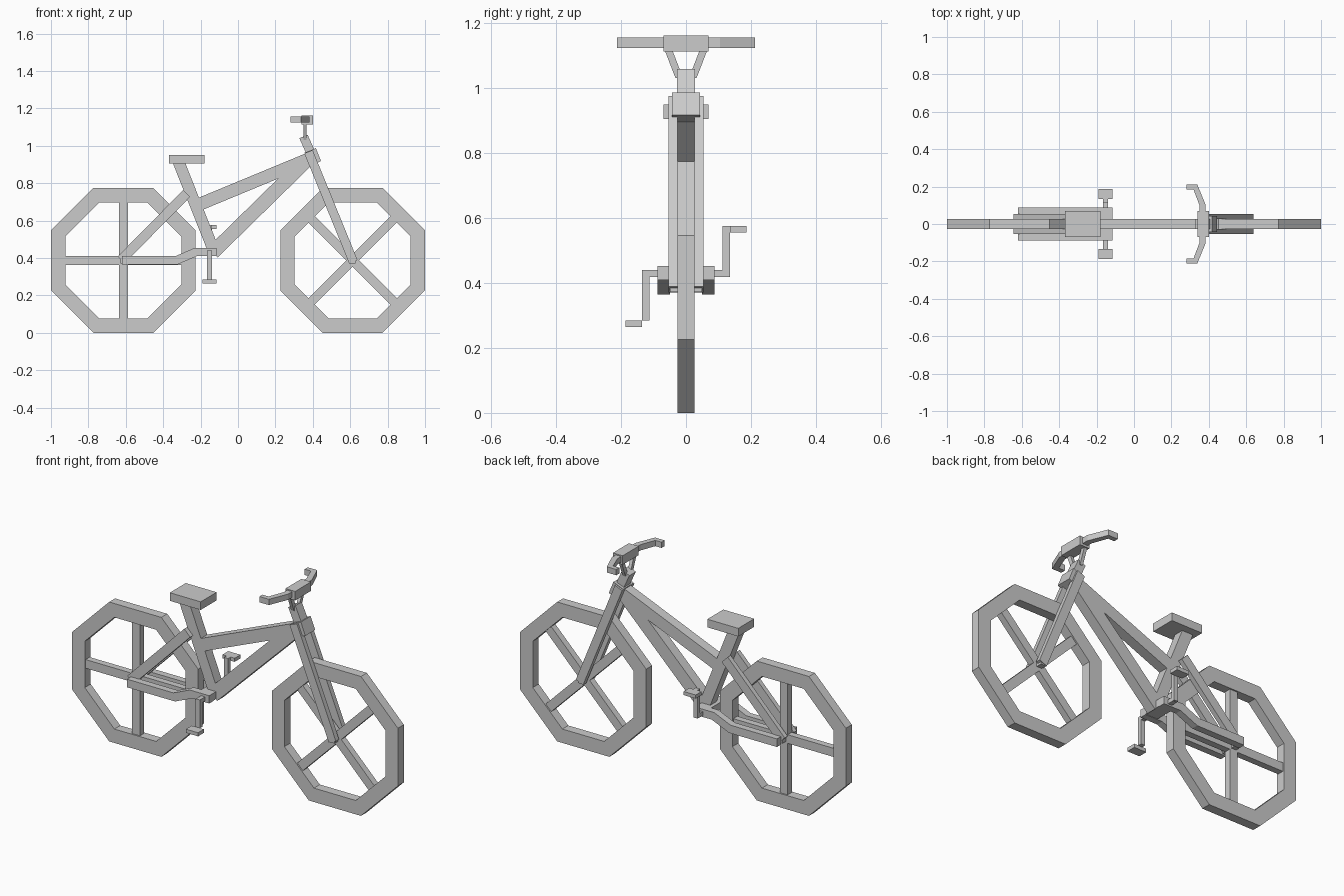
import bpy
import bmesh
from math import cos, sin, pi
from mathutils import Vector

cube = bpy.data.objects.get("Cube")
if cube:
    bpy.data.objects.remove(cube, do_unlink=True)

grey = bpy.data.materials.new("plain_grey")
grey.use_nodes = True
colour = (0.6, 0.6, 0.6, 1)
grey.diffuse_color = colour
grey.node_tree.nodes["Principled BSDF"].inputs["Base Color"].default_value = colour


def finish(name, bm):
    """Turn a bmesh into a grey, flat shaded object."""
    bmesh.ops.recalc_face_normals(bm, faces=bm.faces)
    mesh = bpy.data.meshes.new(name)
    bm.to_mesh(mesh)
    bm.free()
    mesh.materials.append(grey)
    obj = bpy.data.objects.new(name, mesh)
    bpy.context.collection.objects.link(obj)
    return obj


def prism(name, outline, offset):
    """Extrude a closed outline of 3D points by an offset vector."""
    bm = bmesh.new()
    face = bm.faces.new([bm.verts.new(p) for p in outline])
    new = bmesh.ops.extrude_face_region(bm, geom=[face])["geom"]
    verts = [v for v in new if isinstance(v, bmesh.types.BMVert)]
    bmesh.ops.translate(bm, verts=verts, vec=offset)
    return finish(name, bm)


def box(name, x, y, z):
    """Box from its (low, high) range on each axis."""
    outline = [(x[i], y[j], z[0]) for i, j in ((0, 0), (1, 0), (1, 1), (0, 1))]
    return prism(name, outline, Vector((0, 0, z[1] - z[0])))


def beam(name, start, end, width, depth):
    """Square-ended beam; depth runs along y, width across it."""
    start, end = Vector(start), Vector(end)
    d = (end - start).normalized()
    u = d.cross(Vector((0, 1, 0))).normalized()
    v = u.cross(d) * depth / 2
    u *= width / 2
    return prism(name, [start + u + v, start - u + v, start - u - v, start + u - v], end - start)


# Wheels: octagonal rims, each with a cross of two flat spokes
AXLE_Z = 0.387


def wheel(name, x, turn):
    bm = bmesh.new()
    loops = []
    for apothem, y in ((0.387, -0.026), (0.387, 0.026), (0.31, 0.026), (0.31, -0.026)):
        r = apothem / cos(pi / 8)
        angles = [(k + 0.5) * pi / 4 for k in range(8)]
        loops.append([bm.verts.new((x + r * cos(a), y, AXLE_Z + r * sin(a))) for a in angles])
    for i in range(4):
        a, b = loops[i], loops[(i + 1) % 4]
        for k in range(8):
            n = (k + 1) % 8
            bm.faces.new((a[k], a[n], b[n], b[k]))
    finish(name + "_rim", bm)
    for i in range(2):
        a = turn + i * pi / 2
        dx, dz = 0.315 * cos(a), 0.315 * sin(a)
        beam(f"{name}_spoke_{i + 1}", (x - dx, 0, AXLE_Z - dz), (x + dx, 0, AXLE_Z + dz), 0.048, 0.036)
    box(name + "_axle", (x - 0.015, x + 0.015), (-0.05, 0.05), (AXLE_Z - 0.015, AXLE_Z + 0.015))


wheel("rear_wheel", -0.613, 0)
wheel("front_wheel", 0.613, pi / 4)

# Main frame
beam("down_tube", (-0.135, 0, 0.43), (0.367, 0, 0.922), 0.075, 0.056)
beam("top_tube", (-0.20, 0, 0.69), (0.37, 0, 0.926), 0.068, 0.056)
beam("seat_tube", (-0.13, 0, 0.44), (-0.318, 0, 0.915), 0.062, 0.056)
box("saddle", (-0.37, -0.18), (-0.07, 0.07), (0.905, 0.95))
box("crank_axle", (-0.165, -0.14), (-0.125, 0.125), (0.418, 0.44))
box("bottom_bracket", (-0.19, -0.115), (-0.052, 0.052), (0.412, 0.453))

# Steering column
beam("head_tube", (0.386, 0, 0.975), (0.414, 0, 0.906), 0.065, 0.086)
beam("stem", (0.35, 0, 1.05), (0.395, 0, 0.95), 0.048, 0.056)
box("bar_clamp", (0.34, 0.40), (-0.07, 0.07), (1.113, 1.163))

# Rear stay profile and handlebar outline
stay = [(-0.62, 0.365), (-0.325, 0.365), (-0.22, 0.41), (-0.115, 0.41),
        (-0.115, 0.453), (-0.235, 0.453), (-0.335, 0.41), (-0.62, 0.41)]
bar = [(0.35, 0.06), (0.35, 0.10), (0.318, 0.185), (0.28, 0.185),
       (0.28, 0.212), (0.338, 0.212), (0.382, 0.105), (0.382, 0.06)]

# Paired parts
for side, s in (("left", 1), ("right", -1)):
    beam(side + "_fork_leg", (0.377, s * 0.04, 0.968), (0.617, s * 0.04, 0.38), 0.048, 0.028)
    beam(side + "_seat_stay", (-0.275, s * 0.04, 0.745), (-0.625, s * 0.04, 0.39), 0.052, 0.026)
    prism(side + "_chain_stay", [(x, s * 0.05, z) for x, z in stay], Vector((0, s * 0.038, 0)))
    prism(side + "_handlebar", [(x, s * y, 1.125) for x, y in bar], Vector((0, 0, 0.032)))
    beam(side + "_bar_strut", (0.358, s * 0.022, 1.035), (0.358, s * 0.054, 1.118), 0.018, 0.022)

    # Cranks point up on the left and down on the right
    tip = 0.43 + s * 0.137
    ends = sorted((0.43 - s * 0.011, tip + s * 0.009))
    box(side + "_crank", (-0.165, -0.14), sorted((s * 0.113, s * 0.135)), ends)
    pedal_z = 0.566 if s > 0 else 0.275
    box(side + "_pedal", (-0.19, -0.115), sorted((s * 0.135, s * 0.186)), (pedal_z - 0.01, pedal_z + 0.01))
